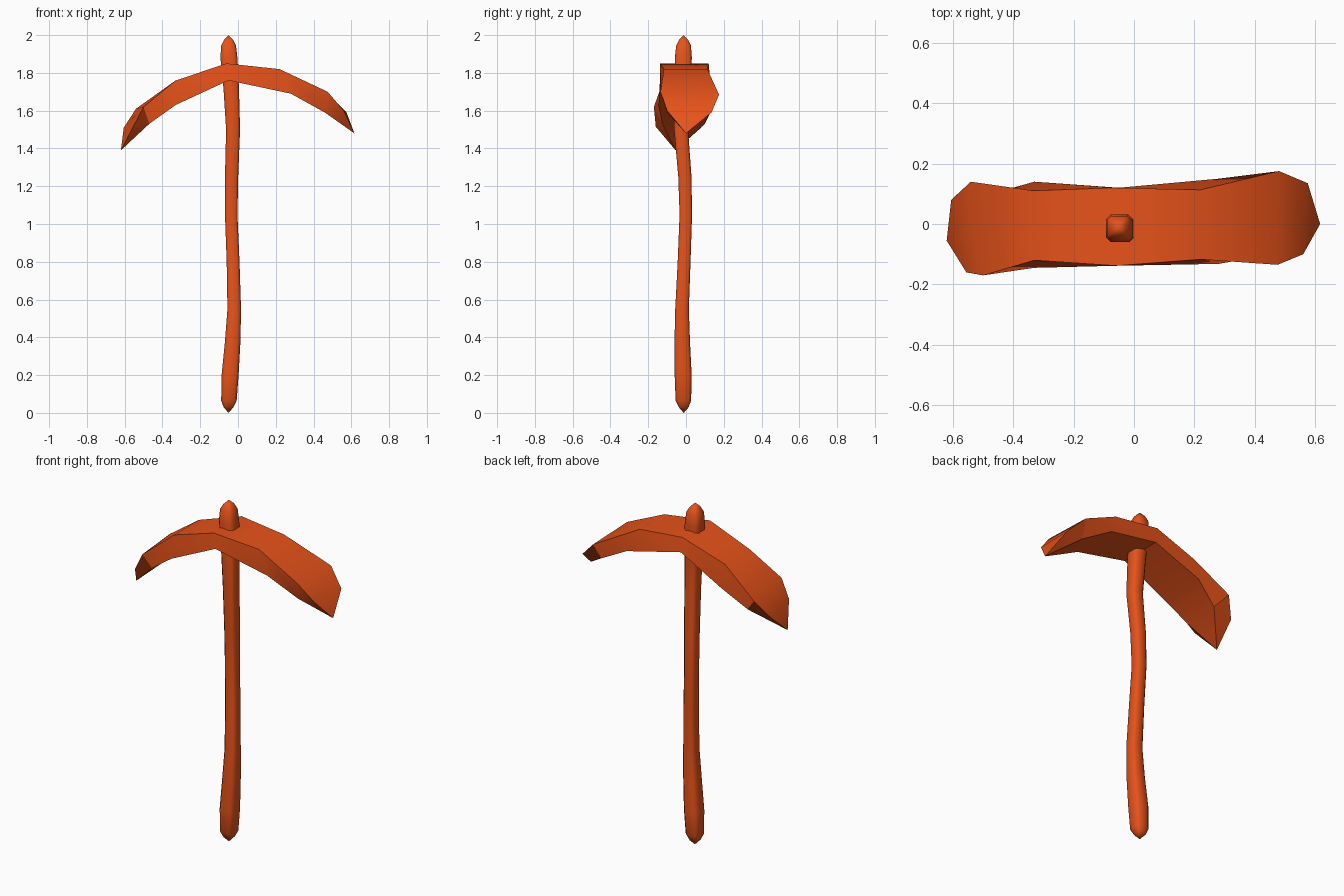
import bpy, bmesh, math
from mathutils import Vector

if "Cube" in bpy.data.objects:
    bpy.data.objects.remove(bpy.data.objects["Cube"])

mat = bpy.data.materials.new("orange_paint")
mat.diffuse_color = (0.8, 0.085, 0.01, 1)
mat.use_nodes = True
mat.node_tree.nodes["Principled BSDF"].inputs["Base Color"].default_value = mat.diffuse_color


def loft(name, rings, angle):
    """Skin equal-length point rings; collapsed rings are welded to a tip."""
    bm = bmesh.new()
    rows = [[bm.verts.new(p) for p in r] for r in rings]
    n = len(rows[0])
    for a, b in zip(rows, rows[1:]):
        for i in range(n):
            j = (i + 1) % n
            bm.faces.new((a[i], a[j], b[j], b[i]))
    bmesh.ops.remove_doubles(bm, verts=bm.verts, dist=0.0005)
    bmesh.ops.recalc_face_normals(bm, faces=bm.faces)
    me = bpy.data.meshes.new(name)
    bm.to_mesh(me)
    bm.free()
    me.materials.append(mat)
    ob = bpy.data.objects.new(name, me)
    bpy.context.collection.objects.link(ob)
    bpy.context.view_layer.objects.active = ob
    ob.select_set(True)
    bpy.ops.object.shade_smooth_by_angle(angle=math.radians(angle))
    ob.select_set(False)
    return ob


# Handle: wavy chamfered-square bar with pointed ends (z, centre x, centre y, half width)
path = [(0.0, -.05, -.012, 0), (.03, -.05, -.012, .026), (.065, -.048, -.014, .041),
        (.2, -.042, -.015, .045), (.38, -.028, -.02, .041), (.55, -.02, -.021, .036),
        (.8, -.026, -.01, .034), (1.05, -.036, -.001, .033), (1.25, -.034, -.006, .035),
        (1.5, -.026, -.026, .037), (1.72, -.036, -.02, .041), (1.88, -.048, -.014, .045),
        (1.945, -.05, -.013, .039), (1.975, -.05, -.013, .024), (2.0, -.05, -.013, 0)]
c = .66
octagon = [(1, -c), (1, c), (c, 1), (-c, 1), (-1, c), (-1, -c), (-c, -1), (c, -1)]
loft("handle", [[(x + u * r, y + v * r, z) for u, v in octagon]
                for z, x, y, r in path], 50)


def blade_end(bottom_back, bottom_front, top_back, top_front, edge_back, edge_front, tip):
    """Last three sections of a blade, tapering from a box to a knife-edged tip."""
    bb, bf, tb, tf, eb, ef, t = map(Vector, (bottom_back, bottom_front, top_back,
                                             top_front, edge_back, edge_front, tip))
    return [[tb, tf, bf, bb],
            [eb, ef, bf.lerp(t, .6), bb.lerp(t, .6)],
            [t, t, t, t]]


# Head: curved box section, wide at the middle and pointed at both ends
left = blade_end((-.47, .10, 1.53), (-.47, -.125, 1.53), (-.54, .14, 1.61), (-.5, -.17, 1.62),
                 (-.605, .08, 1.51), (-.555, -.16, 1.515), (-.62, -.055, 1.39))
right = blade_end((.46, .125, 1.59), (.46, -.10, 1.59), (.48, .175, 1.685), (.475, -.135, 1.70),
                  (.575, .135, 1.59), (.56, -.10, 1.60), (.616, 0, 1.48))
middle = [[(-.33, .11, 1.76), (-.33, -.12, 1.76), (-.33, -.145, 1.63), (-.33, .14, 1.63)],
          [(-.06, .12, 1.85), (-.06, -.138, 1.85), (-.05, -.138, 1.76), (-.05, .12, 1.76)],
          [(.22, .113, 1.82), (.22, -.117, 1.82), (.28, -.132, 1.69), (.28, .15, 1.69)]]
loft("pick_head", left[::-1] + middle + right, 30)
